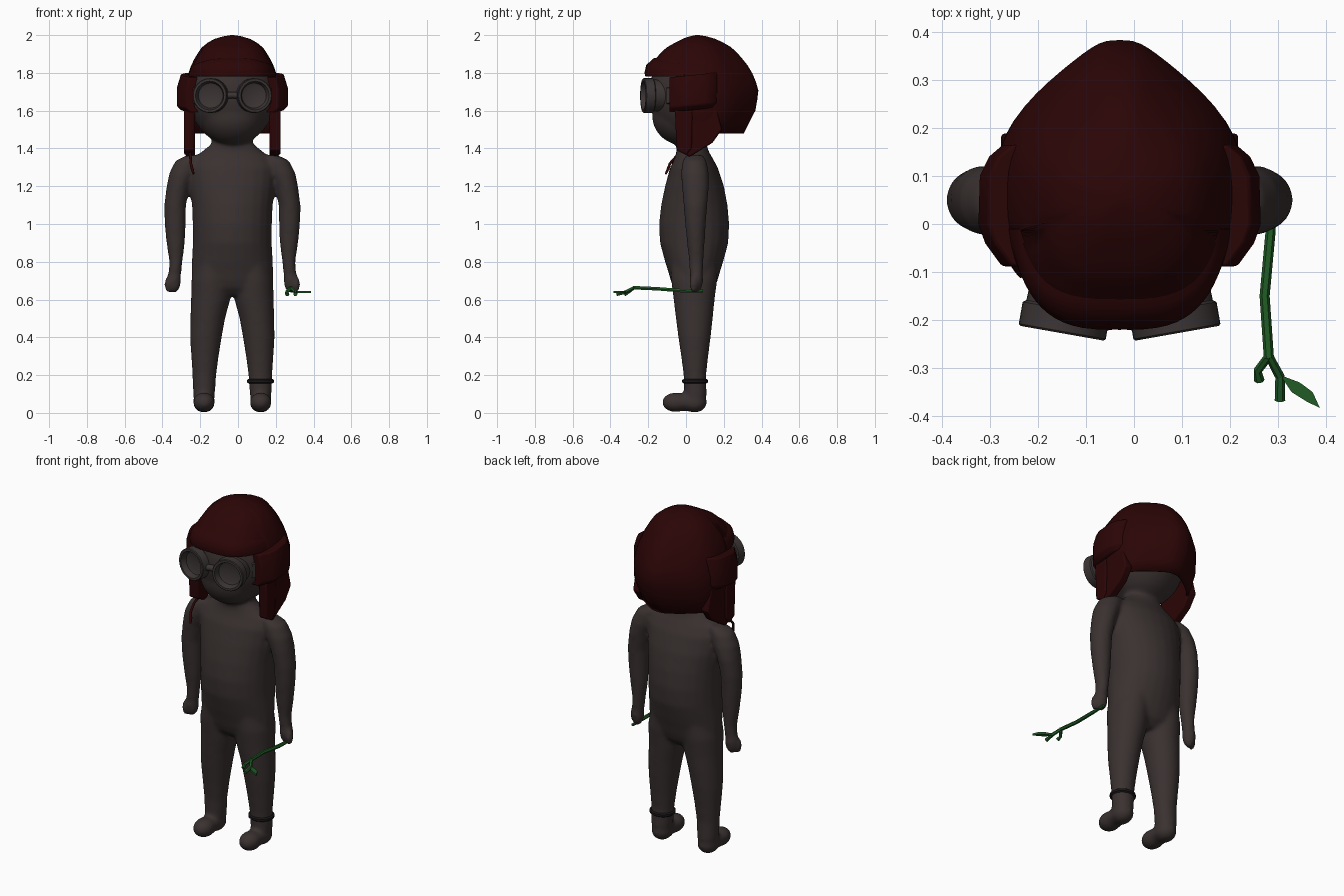
import bpy, bmesh, math
from mathutils import Vector, Matrix

if "Cube" in bpy.data.objects:
    bpy.data.objects.remove(bpy.data.objects["Cube"])

CX = -0.03  # symmetry plane of the figure


def material(name, rgb):
    m = bpy.data.materials.new(name)
    m.use_nodes = True
    m.diffuse_color = (*rgb, 1)
    m.node_tree.nodes["Principled BSDF"].inputs["Base Color"].default_value = (*rgb, 1)
    return m


SKIN = material("dark taupe skin", (0.042, 0.031, 0.03))
HAT = material("deep maroon leather", (0.024, 0.0015, 0.0018))
METAL = material("dark grey goggles", (0.044, 0.035, 0.034))
BAND = material("black cord", (0.01, 0.008, 0.008))
GREEN = material("twig green", (0.014, 0.105, 0.018))


def finish(bm, name, mat, angle=40):
    bmesh.ops.recalc_face_normals(bm, faces=bm.faces)
    me = bpy.data.meshes.new(name)
    bm.to_mesh(me)
    bm.free()
    ob = bpy.data.objects.new(name, me)
    bpy.context.collection.objects.link(ob)
    me.materials.append(mat)
    if angle:
        bpy.ops.object.select_all(action='DESELECT')
        ob.select_set(True)
        bpy.context.view_layer.objects.active = ob
        bpy.ops.object.shade_smooth_by_angle(angle=math.radians(angle))
    return ob


def skin_rows(bm, rows, closed=True, caps=False):
    """Bridge rows of points with quads."""
    vs = [[bm.verts.new(p) for p in r] for r in rows]
    n = len(rows[0])
    for a, b in zip(vs, vs[1:]):
        for j in range(n if closed else n - 1):
            bm.faces.new((a[j], a[(j + 1) % n], b[(j + 1) % n], b[j]))
    if caps:
        bm.faces.new(vs[0])
        bm.faces.new(vs[-1])


def loft(bm, sections, s=1, n=24):
    """Stack of horizontal ellipses: z, x, y, half width, half depth."""
    ang = [2 * math.pi * i / n for i in range(n)]
    skin_rows(bm, [[(CX + s * x + rx * math.cos(a), y + ry * math.sin(a), z) for a in ang]
                   for z, x, y, rx, ry in sections], caps=True)


def ball(bm, centre, radii, s=1):
    m = Matrix.Translation((CX + s * centre[0], centre[1], centre[2])) @ Matrix.Diagonal((*radii, 1))
    bmesh.ops.create_uvsphere(bm, u_segments=32, v_segments=20, radius=1, matrix=m)


def bevel(ob, width):
    b = ob.modifiers.new("Bevel", 'BEVEL')
    b.width, b.segments = width, 2


def prism(name, pts, x0, x1, s, mat):
    """Side outline (y, z) extruded sideways."""
    bm = bmesh.new()
    skin_rows(bm, [[(CX + s * x, y, z) for y, z in pts] for x in (x0, x1)], caps=True)
    bevel(finish(bm, name, mat), .008)


def tube(name, pts, radii, mat, n=6, angle=0):
    """Round tube along a path."""
    bm = bmesh.new()
    P = [Vector(p) for p in pts]
    rows = []
    for i, p in enumerate(P):
        d = (P[min(i + 1, len(P) - 1)] - P[max(i - 1, 0)]).normalized()
        q = d.to_track_quat('Z', 'Y')
        rows.append([p + q @ Vector((radii[i] * math.cos(t), radii[i] * math.sin(t), 0))
                     for t in (2 * math.pi * k / n for k in range(n))])
    skin_rows(bm, rows, caps=True)
    return finish(bm, name, mat, angle)


# Body with head: overlapping lofts and balls fused into one smooth skin
bm = bmesh.new()
ball(bm, (0, .03, 1.69), (.235, .225, .272))
ball(bm, (0, -.018, 1.575), (.172, .162, .158))
loft(bm, [(1.48, 0, .03, .09, .07), (1.42, 0, .03, .115, .08), (1.385, 0, .035, .16, .085),
          (1.35, 0, .04, .205, .1), (1.3, 0, .042, .232, .126), (1.2, 0, .045, .226, .156),
          (1.1, 0, .044, .214, .176), (1.0, 0, .043, .21, .186), (.9, 0, .043, .209, .181),
          (.8, 0, .043, .215, .154), (.75, 0, .043, .217, .138), (.7, 0, .043, .216, .124),
          (.66, 0, .043, .205, .108), (.62, 0, .043, .16, .07)])
for s in (1, -1):
    loft(bm, [(.78, .1, .043, .1, .125), (.7, .109, .043, .108, .122), (.6, .115, .043, .104, .109),
              (.5, .13, .044, .092, .098), (.4, .14, .045, .084, .086), (.3, .145, .046, .073, .072),
              (.2, .148, .047, .063, .06), (.1, .15, .05, .058, .06), (.05, .15, .05, .05, .052)], s)
    ball(bm, (.15, -.055, .056), (.058, .072, .052), s)
    ball(bm, (.15, .045, .055), (.058, .066, .054), s)
    ball(bm, (.15, -.01, .057), (.054, .09, .047), s)
    loft(bm, [(1.365, .2, .045, .04, .045), (1.335, .235, .045, .066, .064), (1.27, .262, .047, .072, .074),
              (1.2, .286, .05, .062, .072), (1.1, .303, .05, .058, .063), (1.0, .303, .05, .056, .055),
              (.9, .3, .052, .049, .047), (.8, .299, .054, .035, .038), (.72, .306, .055, .034, .034)], s)
    ball(bm, (.308, .055, .705), (.037, .036, .072), s)
    ball(bm, (.34, .04, .68), (.02, .022, .045), s)
body = finish(bm, "body", SKIN, 0)
r = body.modifiers.new("Fuse", 'REMESH')
r.mode, r.voxel_size, r.use_smooth_shade = 'VOXEL', .01, True
sm = body.modifiers.new("Soften", 'SMOOTH')
sm.factor, sm.iterations = .5, 12

# Cap: height, front y, back y, half width
PROFILE = [(2.0, .05, .07, .008), (1.99, .005, .13, .07), (1.97, -.04, .18, .118), (1.93, -.11, .25, .167),
           (1.85, -.185, .32, .215), (1.78, -.205, .362, .238), (1.7, -.208, .385, .256),
           (1.6, -.19, .367, .258), (1.5, -.16, .315, .24), (1.4, -.12, .27, .215)]


def cap_point(t, z, out=0):
    for a, b in zip(PROFILE, PROFILE[1:]):
        if z >= b[0]:
            break
    k = (a[0] - z) / (a[0] - b[0])
    f, bk, w = (a[i] + (b[i] - a[i]) * k for i in (1, 2, 3))
    # full at the front, narrowing to a point at the back
    c, sn = math.cos(t), math.sin(t)
    power = .64 if c > 0 else .88 - 1.4 * c * abs(sn)
    sn = math.copysign(abs(sn) ** power, sn)
    return (CX + (w + out) * sn, (f + bk) / 2 - ((bk - f) / 2 + out) * c, z)


def cap_edge(t):
    c = math.cos(t)
    return 1.79 if c > .42 else 1.44 if c > -.25 else 1.48


bm = bmesh.new()
angles = [2 * math.pi * j / 56 for j in range(56)]
skin_rows(bm, [[cap_point(t, 2 - (2 - cap_edge(t)) * (k / 14) ** 1.7) for t in angles] for k in range(15)])
bmesh.ops.contextual_create(bm, geom=[e for e in bm.edges if e.is_boundary and e.verts[0].co.z > 1.99])
cap = finish(bm, "cap", HAT, 50)
so = cap.modifiers.new("Thickness", 'SOLIDIFY')
so.thickness, so.offset = .012, -1

# Rolled brim with a small peak in the middle, fading out at the sides
bm = bmesh.new()
rows = []
for j in range(33):
    t = math.radians(-72 + 144 * j / 32)
    peak = .02 * math.cos(t * 2.2)
    grow = .12 + .88 * math.cos(t * 1.25)
    rows.append([cap_point(t, z + lift * peak, o * grow) for o, z, lift in
                 ((-.02, 1.865, 1), (.012, 1.857, 1), (.023, 1.83, .6), (.021, 1.8, 0), (.01, 1.78, 0), (-.02, 1.785, 0))])
skin_rows(bm, rows, caps=True)
finish(bm, "cap_brim", HAT, 50)

PAD = [(.2, .165), (.243, .165), (.272, .14), (.291, .1), (.294, 0), (.28, -.04), (.245, -.088), (.2, -.088)]

for s, side in ((1, "left"), (-1, "right")):
    # Ear pads curved around the head
    bm = bmesh.new()
    skin_rows(bm, [[(CX + s * (x - inset), y, z + .1 * y) for x, y in PAD]
                   for z, inset in ((1.6, .025), (1.625, 0), (1.72, 0), (1.785, .02))], caps=True)
    bevel(finish(bm, side + "_ear_pad", HAT), .006)
    # Ear flaps and straps
    prism(side + "_ear_flap", [(-.055, 1.65), (-.045, 1.39), (.02, 1.355), (.14, 1.43), (.19, 1.5), (.15, 1.65)],
          .198, .247, s, HAT)
    prism(side + "_flap_strap", [(-.06, 1.64), (-.05, 1.39), (.0, 1.365), (.03, 1.4), (.035, 1.64)],
          .204, .256, s, HAT)
    # Goggle cup, turned outward
    bm = bmesh.new()
    axis = Vector((s * .174, -.985, 0))
    q = axis.to_track_quat('Z', 'Y')
    front = Vector((CX + s * .12, -.2275, 1.68))
    skin_rows(bm, [[front + axis * d + q @ Vector((rad * math.cos(a), rad * math.sin(a), 0))
                    for a in (2 * math.pi * i / 32 for i in range(32))]
                   for rad, d in ((.082, -.13), (.085, -.055), (.092, -.05), (.092, -.004), (.088, 0),
                                  (.076, 0), (.072, -.01), (.066, -.032), (.05, -.038), (.004, -.04))], caps=True)
    finish(bm, side + "_goggle", METAL)

# Goggle strap around the head and bridge between the cups
bm = bmesh.new()
arc = [math.radians(54 + 252 * j / 40) for j in range(41)]
skin_rows(bm, [[(CX + (.235 + o) * math.sin(t), .03 - (.225 + o) * math.cos(t), z) for t in arc]
               for o, z in ((-.01, 1.725), (.006, 1.72), (.006, 1.64), (-.01, 1.635))], closed=False)
finish(bm, "goggle_strap", METAL)
tube("goggle_bridge", [(CX - .037, -.205, 1.68), (CX, -.2, 1.683), (CX + .037, -.205, 1.68)],
     [.018] * 3, METAL, 10, 40)

# Cord hanging from one flap over the shoulder
tube("flap_cord", [(CX - .225, .0, 1.38), (CX - .222, -.05, 1.36), (CX - .22, -.085, 1.32),
                   (CX - .212, -.095, 1.29), (CX - .205, -.108, 1.265)], [.007, .007, .007, .008, .005], HAT, 8, 60)

# Ankle band
bm = bmesh.new()
ring = [(.003, .012), (.011, .006), (.011, -.006), (.003, -.012), (-.01, 0), (.003, .012)]
skin_rows(bm, [[(CX + .149 + (.06 + o) * math.cos(t), .048 + (.057 + o) * math.sin(t), .168 + dz) for t in angles]
               for o, dz in ring])
finish(bm, "ankle_band", BAND)

# Twig with two side shoots and a leaf
tube("twig_stem", [(.287, .09, .645), (.284, -.02, .647), (.272, -.15, .657), (.281, -.28, .663)],
     [.008, .0105, .0105, .0105], GREEN)
tube("twig_shoot", [(.281, -.275, .663), (.258, -.305, .64), (.261, -.326, .627)], [.009, .009, .011], GREEN)
tube("twig_branch", [(.281, -.275, .663), (.304, -.318, .64), (.304, -.368, .628)], [.009, .01, .011], GREEN)
bm = bmesh.new()
leaf = [(.305, -.315), (.345, -.33), (.372, -.35), (.387, -.383), (.36, -.37), (.328, -.35)]
skin_rows(bm, [[(x, y, z) for x, y in leaf] for z in (.634, .646)], caps=True)
finish(bm, "twig_leaf", GREEN, 0)
